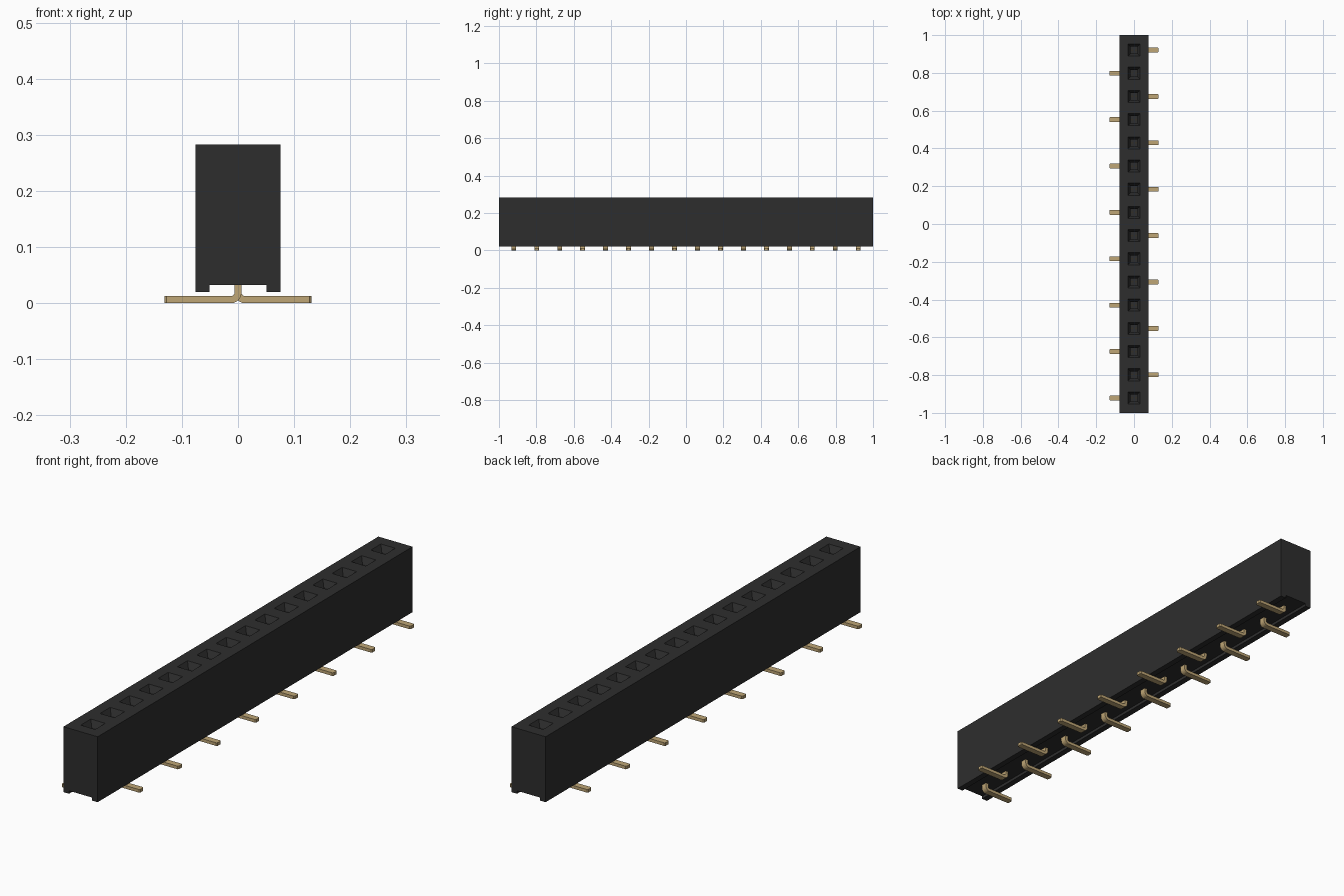
import bpy, bmesh, math
from mathutils import Matrix, Vector

if "Cube" in bpy.data.objects:
    bpy.data.objects.remove(bpy.data.objects["Cube"])

COUNT, PITCH = 16, 0.1228
TOP, HOLE_FLOOR = 0.283, 0.08
ROWS = [(i - (COUNT - 1) / 2) * PITCH for i in range(COUNT)]


def material(name, rgb):
    m = bpy.data.materials.new(name)
    m.use_nodes = True
    m.diffuse_color = (*rgb, 1)
    bsdf = m.node_tree.nodes["Principled BSDF"]
    bsdf.inputs["Base Color"].default_value = (*rgb, 1)
    bsdf.inputs["Roughness"].default_value = 0.6
    return m


def finish(bm, name, mat):
    bmesh.ops.recalc_face_normals(bm, faces=bm.faces)
    me = bpy.data.meshes.new(name)
    bm.to_mesh(me)
    bm.free()
    me.materials.append(mat)
    ob = bpy.data.objects.new(name, me)
    bpy.context.collection.objects.link(ob)
    return ob


def extrude_profile(bm, profile, half):
    """Extrude an XZ outline along y from -half to half."""
    face = bm.faces.new([bm.verts.new((x, -half, z)) for x, z in profile])
    out = bmesh.ops.extrude_face_region(bm, geom=[face])["geom"]
    verts = [v for v in out if isinstance(v, bmesh.types.BMVert)]
    bmesh.ops.translate(bm, verts=verts, vec=(0, 2 * half, 0))


def square_stack(bm, y, levels):
    """Closed square tube outline through (half width, z) levels."""
    rings = [[bm.verts.new((sx * w, y + sy * w, z))
              for sx, sy in ((-1, -1), (1, -1), (1, 1), (-1, 1))]
             for w, z in levels]
    for a, b in zip(rings, rings[1:]):
        for i in range(4):
            j = (i + 1) % 4
            bm.faces.new((a[i], a[j], b[j], b[i]))
    bm.faces.new(rings[0][::-1])
    bm.faces.new(rings[-1])


black = material("black plastic", (0.027, 0.027, 0.027))
gold = material("gold plating", (0.52, 0.38, 0.18))

# Housing: block with a shallow channel along the underside
bm = bmesh.new()
extrude_profile(bm, [(-0.076, 0.02), (-0.051, 0.02), (-0.051, 0.032), (0.051, 0.032),
                     (0.051, 0.02), (0.076, 0.02), (0.076, TOP), (-0.076, TOP)], 1.0)
housing = finish(bm, "housing", black)

# Sockets: tapered lead-in above a straight square shaft
bm = bmesh.new()
for y in ROWS:
    square_stack(bm, y, [(0.018, HOLE_FLOOR), (0.018, TOP - 0.025),
                         (0.032, TOP), (0.032, TOP + 0.02)])
cutter = finish(bm, "socket_cutter", black)
cutter.hide_render = True
mod = housing.modifiers.new("sockets", "BOOLEAN")
mod.operation, mod.solver, mod.object = "DIFFERENCE", "EXACT", cutter
bpy.context.view_layer.objects.active = housing
bpy.ops.object.modifier_apply(modifier=mod.name)
bpy.data.objects.remove(cutter)

# Pin: upright stem bent into a flat foot pointing to +x
T, R, REACH = 0.0125, 0.0062, 0.131
cx, cz = T / 2 + R, T + R


def arc(radius, steps=6):
    return [(cx - radius * math.cos(t), cz - radius * math.sin(t))
            for t in (math.pi / 2 * i / steps for i in range(steps + 1))]


bm = bmesh.new()
extrude_profile(bm, [(-T / 2, 0.06)] + arc(R + T) + [(REACH, 0), (REACH, T)]
                + arc(R)[::-1] + [(T / 2, 0.06)], 0.0128)
tip = [e for e in bm.edges if all(v.co.x > REACH - 1e-4 for v in e.verts)
       and abs(e.verts[0].co.z - e.verts[1].co.z) > 0.01]
bmesh.ops.bevel(bm, geom=tip, offset=0.004, segments=1, affect="EDGES")

# Pair of spring contacts standing inside the socket
for s in (-1, 1):
    bmesh.ops.create_cube(bm, size=1, matrix=Matrix.Translation((s * 0.011, 0, 0.12))
                          @ Matrix.Diagonal(Vector((0.005, 0.008, 0.1, 1))))
first = finish(bm, "pin_01", gold)

# Feet alternate sides along the row
for i, y in enumerate(ROWS):
    pin = first if i == 0 else bpy.data.objects.new(f"pin_{i + 1:02d}", first.data)
    if i:
        bpy.context.collection.objects.link(pin)
    pin.location.y = y
    pin.rotation_euler.z = math.pi if i % 2 == 0 else 0
